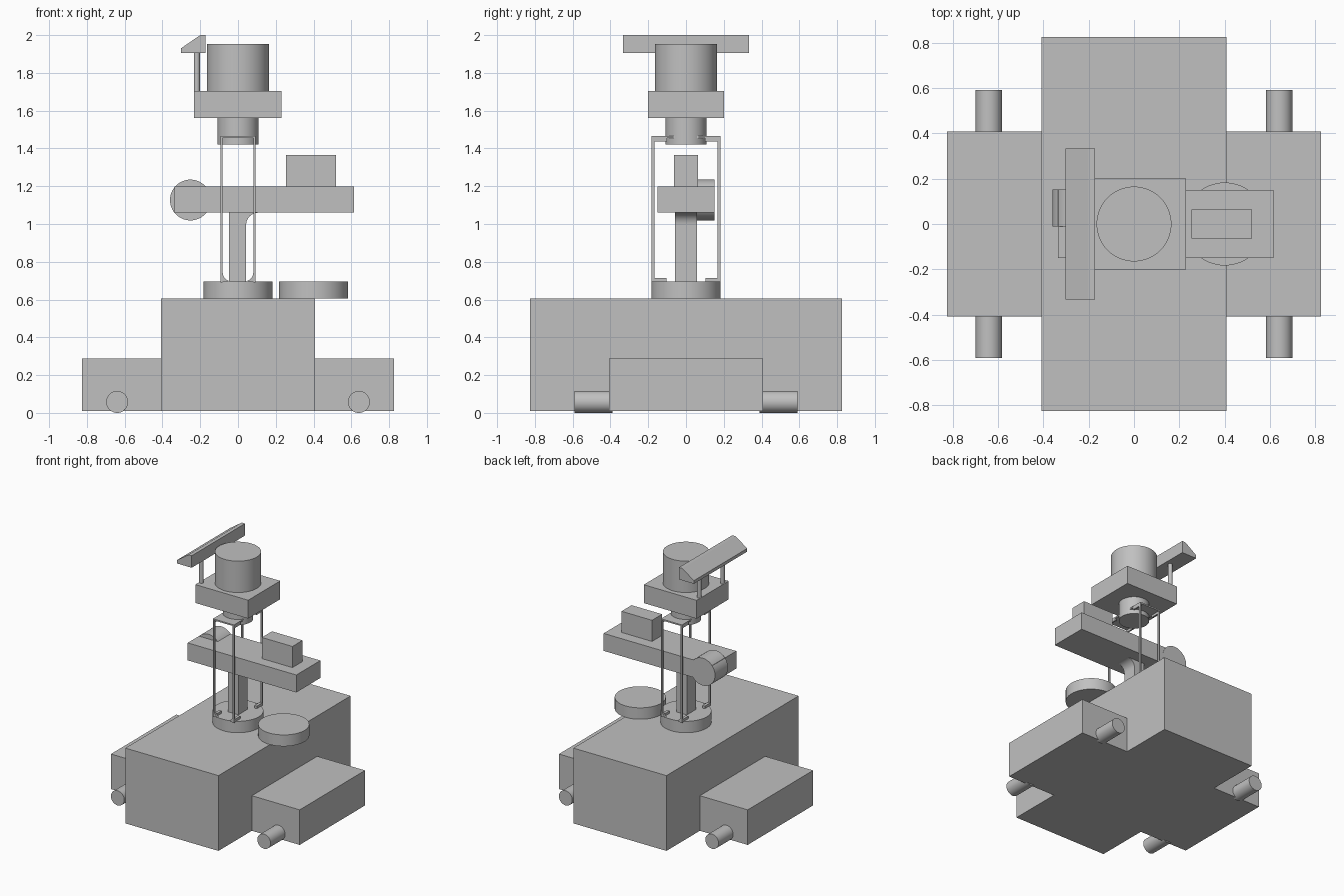
import bpy, bmesh, math
from mathutils import Matrix, Vector

cube = bpy.data.objects.get("Cube")
if cube:
    bpy.data.objects.remove(cube, do_unlink=True)

grey = bpy.data.materials.new("plain grey")
grey.use_nodes = True
grey.diffuse_color = (0.53, 0.53, 0.53, 1)
grey.node_tree.nodes["Principled BSDF"].inputs["Base Color"].default_value = grey.diffuse_color


def finish(name, bm, smooth=False):
    bmesh.ops.recalc_face_normals(bm, faces=bm.faces)
    mesh = bpy.data.meshes.new(name)
    bm.to_mesh(mesh)
    bm.free()
    mesh.materials.append(grey)
    obj = bpy.data.objects.new(name, mesh)
    bpy.context.collection.objects.link(obj)
    if smooth:
        bpy.ops.object.select_all(action='DESELECT')
        obj.select_set(True)
        bpy.context.view_layer.objects.active = obj
        bpy.ops.object.shade_smooth_by_angle(angle=math.radians(30))
    return obj


def box(name, xs, ys, zs):
    bm = bmesh.new()
    lo, hi = Vector((xs[0], ys[0], zs[0])), Vector((xs[1], ys[1], zs[1]))
    matrix = Matrix.Translation((lo + hi) / 2) @ Matrix.Diagonal((hi - lo).to_4d())
    bmesh.ops.create_cube(bm, size=1, matrix=matrix)
    return finish(name, bm)


def cylinder(name, centre, radius, length, along_y=False):
    bm = bmesh.new()
    matrix = Matrix.Translation(centre)
    if along_y:
        matrix = matrix @ Matrix.Rotation(math.pi / 2, 4, 'X')
    bmesh.ops.create_cone(bm, cap_ends=True, segments=64, radius1=radius,
                          radius2=radius, depth=length, matrix=matrix)
    return finish(name, bm, True)


def extrude_y(name, profile, y0, y1, smooth=False):
    """Push an x-z outline along y."""
    bm = bmesh.new()
    face = bm.faces.new([bm.verts.new((x, y0, z)) for x, z in profile])
    new = bmesh.ops.extrude_face_region(bm, geom=[face])["geom"]
    bmesh.ops.translate(bm, vec=(0, y1 - y0, 0),
                        verts=[v for v in new if isinstance(v, bmesh.types.BMVert)])
    return finish(name, bm, smooth)


def fillet(x, z, dx, dz, r):
    """Concave corner outline at (x, z) opening towards (dx, dz)."""
    arc = [i * math.pi / 20 for i in range(11)]
    return [(x, z)] + [(x + dx * r * (1 - math.cos(a)), z + dz * r * (1 - math.sin(a)))
                       for a in arc]


# Base: long hull, two side pods and four pegs
box("main_hull", (-0.407, 0.407), (-0.825, 0.825), (0.01, 0.605))
for sx, side in ((1, "left"), (-1, "right")):
    box(f"{side}_side_pod", sorted((sx * 0.407, sx * 0.825)), (-0.408, 0.408), (0.01, 0.287))
    for sy, end in ((-1, "front"), (1, "back")):
        cylinder(f"{end}_{side}_peg", (sx * 0.64, sy * 0.49, 0.058), 0.058, 0.2, True)

# Deck discs
cylinder("turntable", (0, 0, 0.65), 0.182, 0.09)
cylinder("side_disc", (0.4, 0, 0.65), 0.183, 0.09)

# Column and cross arm
box("column", (-0.047, 0.043), (-0.057, 0.057), (0.69, 1.065))
extrude_y("column_brace", fillet(0.043, 1.06, 1, -1, 0.065), -0.057, 0.057, True)
box("cross_arm", (-0.335, 0.615), (-0.15, 0.15), (1.06, 1.198))
box("arm_block", (0.253, 0.52), (-0.063, 0.063), (1.198, 1.365))
cylinder("arm_drum", (-0.252, 0.071, 1.127), 0.108, 0.162, True)

# Open cage around the column
box("cage_top_plate", (-0.092, 0.092), (-0.182, 0.182), (1.455, 1.466))
for sx, side in ((1, "left"), (-1, "right")):
    for sy, end in ((-1, "front"), (1, "back")):
        tag = f"cage_{end}_{side}"
        ys = sorted((sy * 0.167, sy * 0.182))
        box(f"{tag}_post", sorted((sx * 0.081, sx * 0.092)), ys, (0.69, 1.456))
        extrude_y(f"{tag}_gusset", fillet(sx * 0.081, 0.695, -sx, 1, 0.05), *ys, True)
        box(f"{tag}_foot", sorted((sx * 0.07, sx * 0.092)),
            sorted((sy * 0.103, sy * 0.182)), (0.693, 0.715))
        box(f"{tag}_top_rim", sorted((sx * 0.081, sx * 0.092)),
            sorted((sy * 0.1, sy * 0.182)), (1.437, 1.456))

# Head: neck, platform and drum
cylinder("neck", (0, 0, 1.492), 0.109, 0.14)
box("head_platform", (-0.233, 0.229), (-0.2, 0.2), (1.56, 1.705))
cylinder("head_drum", (0, 0, 1.828), 0.165, 0.25)

# Wedge bar carried on two rods
for y, end in ((-0.145, "front"), (0.145, "back")):
    cylinder(f"{end}_bar_rod", (-0.218, y, 1.805), 0.016, 0.21)
extrude_y("wedge_bar", [(-0.302, 1.905), (-0.172, 1.905), (-0.172, 2.0),
                        (-0.2, 2.0), (-0.302, 1.93)], -0.333, 0.333)
